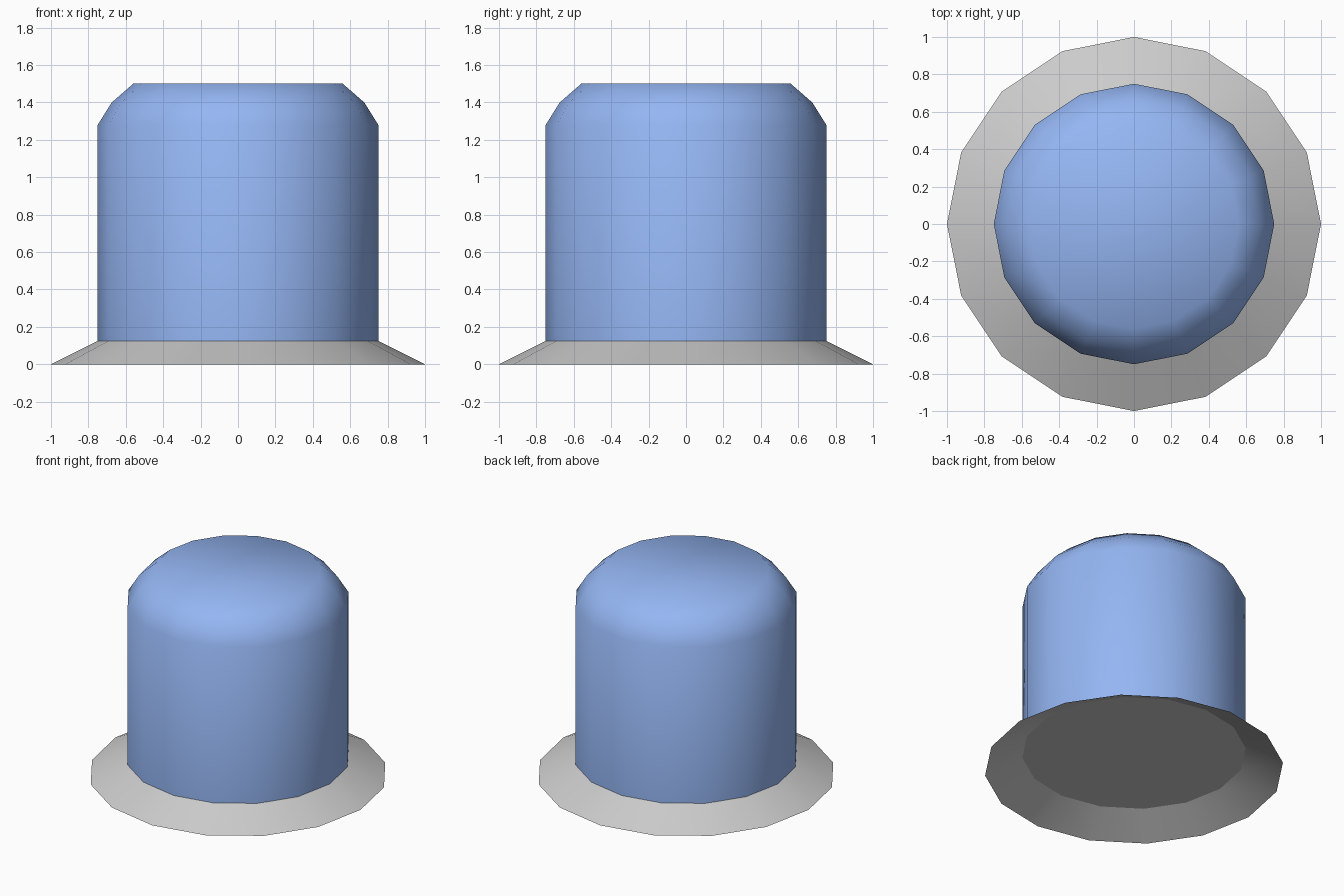
import bpy, bmesh, math

if "Cube" in bpy.data.objects:
    bpy.data.objects.remove(bpy.data.objects["Cube"])

SIDES = 16


def revolve(name, profile, cap_first=False, cap_last=False, angle=60):
    """Lathe an (r, z) profile around z into a 16-sided shell."""
    bm = bmesh.new()
    rings = [[bm.verts.new((r * math.cos(2 * math.pi * i / SIDES),
                            r * math.sin(2 * math.pi * i / SIDES), z))
              for i in range(SIDES)] for r, z in profile]
    for a, b in zip(rings, rings[1:]):
        for i in range(SIDES):
            j = (i + 1) % SIDES
            bm.faces.new((a[i], a[j], b[j], b[i]))
    if cap_first:
        bm.faces.new(rings[0][::-1])
    if cap_last:
        bm.faces.new(rings[-1])
    mesh = bpy.data.meshes.new(name)
    bm.to_mesh(mesh)
    bm.free()
    obj = bpy.data.objects.new(name, mesh)
    bpy.context.collection.objects.link(obj)
    bpy.ops.object.select_all(action='DESELECT')
    obj.select_set(True)
    bpy.context.view_layer.objects.active = obj
    bpy.ops.object.shade_smooth_by_angle(angle=math.radians(angle))
    return obj


# Sloping flange, hollow underneath, closed by a plate at body level
flange = revolve("flange", [(1.0, 0.0), (0.75, 0.125)], cap_last=True, angle=24)

# Cylindrical lens body with rounded shoulder and flat top
body = revolve("lens_body",
               [(0.75, 0.125), (0.75, 1.28), (0.675, 1.4), (0.56, 1.5)],
               cap_last=True)
blue = bpy.data.materials.new("blue")
blue.diffuse_color = (0.3, 0.47, 0.9, 1.0)
blue.use_nodes = True
blue.node_tree.nodes["Principled BSDF"].inputs["Base Color"].default_value = blue.diffuse_color
body.data.materials.append(blue)
